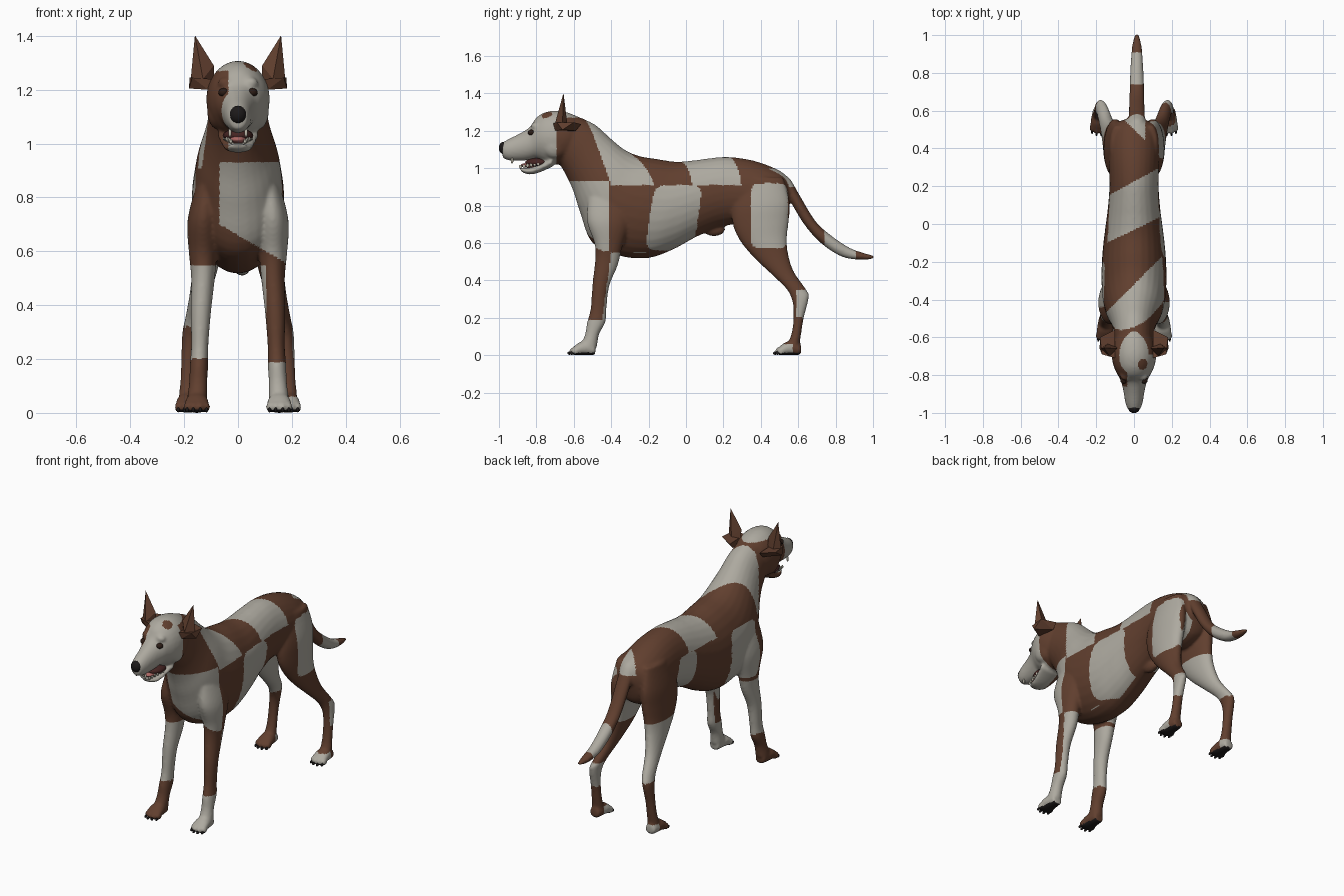
import bpy, bmesh, math
from mathutils import Matrix, Vector

default_cube = bpy.data.objects.get("Cube")
if default_cube:
    bpy.data.objects.remove(default_cube, do_unlink=True)


def material(name, red, green, blue):
    mat = bpy.data.materials.new(name)
    mat.use_nodes = True
    colour = (red, green, blue, 1)
    mat.diffuse_color = colour
    shader = next(n for n in mat.node_tree.nodes if n.type == "BSDF_PRINCIPLED")
    shader.inputs["Base Color"].default_value = colour
    shader.inputs["Roughness"].default_value = 0.8
    return mat


brown = material("brown coat", .12, .05, .028)
white = material("white coat", .42, .40, .35)
black = material("black skin", .012, .010, .010)
eye_dark = material("dark eye", .025, .012, .008)
pink = material("pink tongue", .42, .14, .13)
maroon = material("dark mouth", .06, .018, .016)
ivory = material("ivory teeth", .55, .52, .43)


def finish(bm, name, mats, smooth=True):
    bmesh.ops.recalc_face_normals(bm, faces=bm.faces[:])
    mesh = bpy.data.meshes.new(name)
    bm.to_mesh(mesh)
    bm.free()
    for mat in mats:
        mesh.materials.append(mat)
    for poly in mesh.polygons:
        poly.use_smooth = smooth
    obj = bpy.data.objects.new(name, mesh)
    bpy.context.scene.collection.objects.link(obj)
    return obj


def spline(keys, steps=5):
    """Smooth curve through keyed cross-sections."""
    result = []
    for i in range(len(keys) - 1):
        a, b, c, d = (keys[max(0, min(len(keys) - 1, i + k))] for k in (-1, 0, 1, 2))
        for t in (s / steps for s in range(steps)):
            result.append([q + t * ((r - p) + t * ((2 * p - 5 * q + 4 * r - s)
                           + t * (3 * q - p - 3 * r + s))) / 2
                           for p, q, r, s in zip(a, b, c, d)])
    return result + [list(keys[-1])]


def loft(bm, keys, side=1, x=0.0, y=0.0, sides=28):
    """Keys: (y, z) of one edge, (y, z) of the opposite edge, half width, optional x."""
    rings = []
    for key in spline(keys):
        ya, za, yb, zb, wide = key[:5]
        mid = side * (key[5] if len(key) > 5 else x)
        ring = []
        for k in range(sides):
            angle = math.tau * k / sides
            c = math.cos(angle) / 2
            ring.append(bm.verts.new((mid + wide * math.sin(angle),
                                      y + (ya + yb) / 2 + c * (ya - yb),
                                      (za + zb) / 2 + c * (za - zb))))
        rings.append(ring)
    for low, high in zip(rings, rings[1:]):
        for k in range(sides):
            n = (k + 1) % sides
            bm.faces.new((low[k], low[n], high[n], high[k]))
    bm.faces.new(rings[0])
    bm.faces.new(rings[-1])


def ball(bm, centre, radii):
    place = Matrix.Translation(centre) @ Matrix.Diagonal((*radii, 1))
    bmesh.ops.create_uvsphere(bm, u_segments=16, v_segments=10, radius=1, matrix=place)


def hull(name, points, side, mat):
    bm = bmesh.new()
    for px, py, pz in points:
        bm.verts.new((side * px, py, pz))
    bmesh.ops.convex_hull(bm, input=bm.verts[:])
    return finish(bm, name, [mat], smooth=False)


# Cross-sections of each body part
torso = [(-.60, 1.285, -.68, 1.03, .10), (-.49, 1.235, -.635, .95, .108),
         (-.41, 1.165, -.60, .87, .125), (-.33, 1.10, -.565, .76, .152),
         (-.25, 1.065, -.50, .60, .168), (-.16, 1.05, -.35, .53, .172),
         (-.06, 1.035, -.20, .52, .165), (.03, 1.04, -.07, .565, .152),
         (.12, 1.052, .06, .635, .138), (.22, 1.06, .20, .69, .130),
         (.34, 1.045, .33, .70, .135), (.45, 1.01, .43, .68, .138),
         (.53, .965, .52, .72, .11), (.56, .90, .55, .80, .04)]
head = [(-.55, 1.24, -.60, 1.08, .07), (-.60, 1.285, -.64, 1.03, .105),
        (-.68, 1.307, -.70, 1.02, .118), (-.75, 1.30, -.755, 1.03, .108),
        (-.80, 1.27, -.80, 1.05, .086), (-.835, 1.22, -.83, 1.045, .069),
        (-.89, 1.185, -.87, 1.04, .057), (-.95, 1.155, -.94, 1.04, .046),
        (-.985, 1.135, -.98, 1.055, .033)]
jaw = [(-.72, 1.06, -.71, 1.01, .08), (-.80, 1.015, -.79, .975, .06),
       (-.85, 1.0, -.84, .967, .048), (-.89, 1.005, -.88, .98, .028)]
tail = [(.50, .97, .50, .88, .04), (.55, .95, .545, .86, .043),
        (.605, .86, .565, .81, .043), (.69, .72, .635, .695, .04),
        (.77, .645, .72, .60, .038), (.87, .577, .83, .528, .033),
        (.95, .547, .93, .510, .026), (1.008, .532, 1.003, .515, .011)]
front_leg = [(-.52, .84, -.28, .82, .045, .115), (-.53, .72, -.30, .70, .06, .128),
             (-.49, .60, -.34, .58, .052, .13), (-.485, .52, -.365, .48, .044, .13),
             (-.50, .38, -.41, .37, .038, .138), (-.51, .25, -.425, .25, .032, .142),
             (-.53, .17, -.43, .18, .034, .145), (-.54, .11, -.465, .11, .034, .148),
             (-.565, .055, -.475, .045, .038, .152)]
hind_leg = [(.30, .95, .52, .95, .035, .09), (.25, .80, .555, .82, .058, .098),
            (.25, .70, .55, .72, .06, .102), (.29, .61, .54, .63, .054, .11),
            (.365, .52, .545, .55, .047, .122), (.46, .43, .575, .45, .038, .142),
            (.54, .35, .642, .352, .031, .165), (.57, .28, .657, .31, .029, .178),
            (.575, .20, .63, .20, .028, .183), (.565, .12, .615, .11, .03, .185),
            (.545, .06, .605, .045, .035, .186)]
foot = [(.015, .06, .015, 0, .03), (-.05, .075, -.05, 0, .043),
        (-.09, .055, -.09, 0, .045), (-.11, .035, -.11, .002, .035)]
paws = [(.153, -.50), (.186, .60)]
toes = [(-.036, -.092), (-.013, -.104), (.013, -.104), (.036, -.092)]

bm = bmesh.new()
for part in (torso, head, jaw):
    loft(bm, part)
loft(bm, tail, x=.015)
ball(bm, (0, .15, .672), (.028, .06, .036))
claws = bmesh.new()
for side in (1, -1):
    for leg in (front_leg, hind_leg):
        loft(bm, leg, side)
    for px, py in paws:
        loft(bm, foot, side, px, py)
        for tx, ty in toes:
            ball(bm, (side * px + tx, py + ty, .021), (.0135, .022, .021))
            ball(claws, (side * px + tx, py + ty - .019, .011), (.006, .012, .009))
    # cheek and brow
    ball(bm, (side * .07, -.70, 1.12), (.045, .07, .07))
    ball(bm, (side * .045, -.805, 1.225), (.03, .025, .022))
finish(claws, "claws", [black])

# Fuse the parts into one skin
body = finish(bm, "body", [])
remesh = body.modifiers.new("fuse", "REMESH")
remesh.mode = "VOXEL"
remesh.voxel_size = .008
relax = body.modifiers.new("relax", "SMOOTH")
relax.factor = .5
relax.iterations = 7
graph = bpy.context.evaluated_depsgraph_get()
skin = bpy.data.meshes.new_from_object(body.evaluated_get(graph))
body.modifiers.clear()
body.data = skin

# Coat patches: side, centre y and z, half sizes, slant
patches = [(1, -.065, .735, .13, .175, .15), (1, .445, .745, .10, .175, 0),
           (-1, -.32, .74, .12, .17, 0), (-1, .17, .79, .08, .12, 0)]


def is_white(x, y, z):
    left = x > 0
    if y < -.57 and z > .96 and (y < -.69 or z > 1.27):          # head
        if (Vector((x, y, z)) - Vector((.05, -.745, 1.29))).length < .03:
            return False
        return z > 1.27 or x > -.035 or y < -.86
    if y > .6 and z > .45:                                       # tail
        return .74 < y < .91
    if z > .9 and .44 < y < .58 and abs(x) < .06:                # tail root
        return y > .5 - x
    if z < .55 and y < -.2 and abs(x) > .075:                    # front legs
        if left:
            return z < .19 or y > -.44 + .13 * (z - .25) or x < .105
        return z > .2
    if z < .62 and y > .3:                                       # hind legs
        if left and z < .57:
            return (y > .59 and .2 < z < .35) or (z < .06 and y < .57)
        if not left:
            return z > .32 or (z < .06 and y > .57)
    if y < -.41 and x > -.07 and .66 - .58 * x < z < .93:        # chest
        return True
    if z > .91:                                                  # neck and back bands
        collar = -.54 + .35 * x + .25 * (1.24 - z)
        if collar < y < -.32 + x or -.03 + .48 * x < y < .225 + .55 * x:
            return True
    for side, py, pz, wide, tall, slant in patches:
        u = (y - py - slant * (z - pz)) / wide
        v = (z - pz) / tall
        if side * x > 0.03 and u ** 6 + v ** 6 < 1:
            return True
    return False


skin.materials.clear()
for mat in (brown, white, black):
    skin.materials.append(mat)
for poly in skin.polygons:
    poly.use_smooth = True
    sole = poly.center.z < .014 and poly.normal.z < -.5
    poly.material_index = 2 if sole else int(is_white(*poly.center))

# Ears: upright point with a folded base
ear_tip = [(.175, -.66, 1.245), (.09, -.66, 1.29), (.09, -.65, 1.22), (.13, -.70, 1.24),
           (.14, -.635, 1.24), (.16, -.655, 1.402)]
ear_base = [(.10, -.71, 1.24), (.17, -.69, 1.245), (.18, -.60, 1.245), (.10, -.56, 1.235),
            (.11, -.70, 1.20), (.182, -.66, 1.205), (.10, -.59, 1.20)]
for side, word in ((1, "left"), (-1, "right")):
    hull(word + "_ear_tip", ear_tip, side, brown)
    hull(word + "_ear_base", ear_base, side, brown)
    bm = bmesh.new()
    ball(bm, (side * .053, -.826, 1.19), (.02, .02, .016))
    finish(bm, word + "_eye", [eye_dark])

# Nose and mouth
for name, centre, radii, mat in (
        ("nose", (0, -.974, 1.108), (.031, .027, .033), black),
        ("mouth_lining", (0, -.79, 1.03), (.057, .07, .026), maroon),
        ("tongue", (0, -.83, 1.015), (.032, .055, .014), pink)):
    bm = bmesh.new()
    ball(bm, centre, radii)
    finish(bm, name, [mat])

bm = bmesh.new()
for side in (1, -1):
    for i in range(6):
        ball(bm, (side * (.026 + .005 * i), -.885 + .019 * i, 1.008 + .003 * i), (.005, .008, .01))
    ball(bm, (side * .03, -.93, 1.04), (.006, .007, .016))
finish(bm, "teeth", [ivory])
